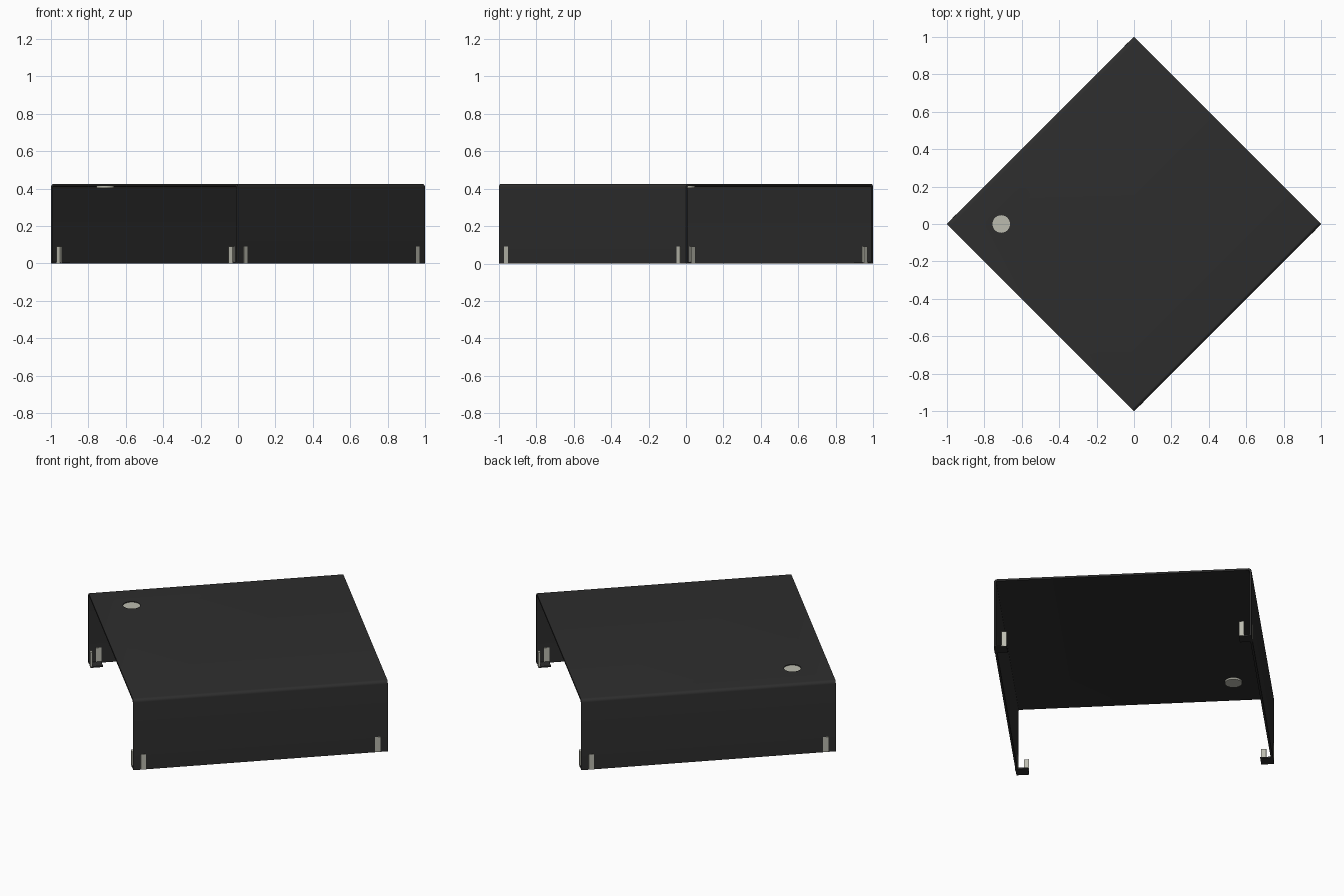
import bpy, bmesh, math
from mathutils import Matrix, Vector

cube = bpy.data.objects.get("Cube")
if cube:
    bpy.data.objects.remove(cube, do_unlink=True)

S = math.sqrt(0.5)          # half side of the square cover
H = 0.425                   # overall height
T = 0.012                   # sheet thickness
TURN = Matrix.Rotation(math.radians(45), 4, 'Z')


def material(name, rgb):
    m = bpy.data.materials.new(name)
    m.use_nodes = True
    m.diffuse_color = (*rgb, 1)
    m.node_tree.nodes["Principled BSDF"].inputs["Base Color"].default_value = (*rgb, 1)
    return m


dark = material("dark sheet", (0.027, 0.027, 0.027))
pale = material("pale grey", (0.50, 0.50, 0.43))


def finish(name, bm, mat):
    """Turn the part 45 degrees and link it as an object."""
    bmesh.ops.recalc_face_normals(bm, faces=bm.faces)
    bm.transform(TURN)
    mesh = bpy.data.meshes.new(name)
    bm.to_mesh(mesh)
    bm.free()
    mesh.materials.append(mat)
    ob = bpy.data.objects.new(name, mesh)
    bpy.context.collection.objects.link(ob)
    return ob


def box(name, lo, hi, mat):
    lo, hi = Vector(lo), Vector(hi)
    bm = bmesh.new()
    bmesh.ops.create_cube(bm, size=1)
    for v in bm.verts:
        v.co = Vector((lo[i] + (v.co[i] + 0.5) * (hi[i] - lo[i]) for i in range(3)))
    return finish(name, bm, mat)


def cylinder(name, x, y, z0, z1, r, mat):
    bm = bmesh.new()
    bmesh.ops.create_cone(bm, cap_ends=True, segments=32, radius1=r, radius2=r, depth=z1 - z0,
                          matrix=Matrix.Translation((x, y, (z0 + z1) / 2)))
    return finish(name, bm, mat)


def bend(half, top, r):
    """Points of one rounded sheet bend, from wall to top."""
    return [(half - r + r * math.cos(a), top - r + r * math.sin(a))
            for a in (math.pi / 2 * i / 6 for i in range(7))]


# Folded cover: U-shaped sheet profile swept along the walls
outer = [(S, 0)] + bend(S, H, 0.018)
inner = [(S - T, 0)] + bend(S - T, H - T, 0.006)
outline = (outer + [(-y, z) for y, z in reversed(outer)]
           + [(-y, z) for y, z in inner] + list(reversed(inner)))
bm = bmesh.new()
face = bm.faces.new([bm.verts.new((-S, y, z)) for y, z in outline])
ext = bmesh.ops.extrude_face_region(bm, geom=[face])
bmesh.ops.translate(bm, vec=(2 * S, 0, 0),
                    verts=[g for g in ext["geom"] if isinstance(g, bmesh.types.BMVert)])
cover = finish("folded_cover", bm, dark)

# Round opening in the top, near one corner
cutter = cylinder("opening_cutter", -0.502, 0.502, H - 0.06, H + 0.05, 0.047, dark)
cutter.hide_render = True
cutter.display_type = 'WIRE'
cut = cover.modifiers.new("opening", 'BOOLEAN')
cut.operation = 'DIFFERENCE'
cut.solver = 'EXACT'
cut.object = cutter
bpy.context.view_layer.objects.active = cover
cover.select_set(True)
bpy.ops.object.modifier_apply(modifier="opening")
bpy.data.objects.remove(cutter, do_unlink=True)
bpy.ops.object.shade_smooth_by_angle(angle=math.radians(30))

# Pale disc set into the opening
cylinder("round_disc", -0.502, 0.502, H - 0.022, H - 0.004, 0.047, pale)

# Corner feet: a flat pad, a strip through the wall and a strip on the open side
IN, OUT = 0.042, 0.070      # strip limits measured from the corner
for sx, x_name in ((-1, "left"), (1, "right")):
    for sy, y_name in ((-1, "front"), (1, "back")):
        tag = f"{y_name}_{x_name}"

        def corner_box(name, a, b, z0, z1, mat):
            xs = sorted(sx * (S - d) for d in a)
            ys = sorted(sy * (S - d) for d in b)
            box(f"{name}_{tag}", (xs[0], ys[0], z0), (xs[1], ys[1], z1), mat)

        corner_box("foot_pad", (0.002, OUT), (T / 2, OUT), 0, 0.008, dark)
        corner_box("wall_strip", (IN, OUT), (-0.002, T + 0.002), 0.001, 0.092, pale)
        corner_box("side_strip", (0, T), (IN, OUT), 0.001, 0.092, pale)
